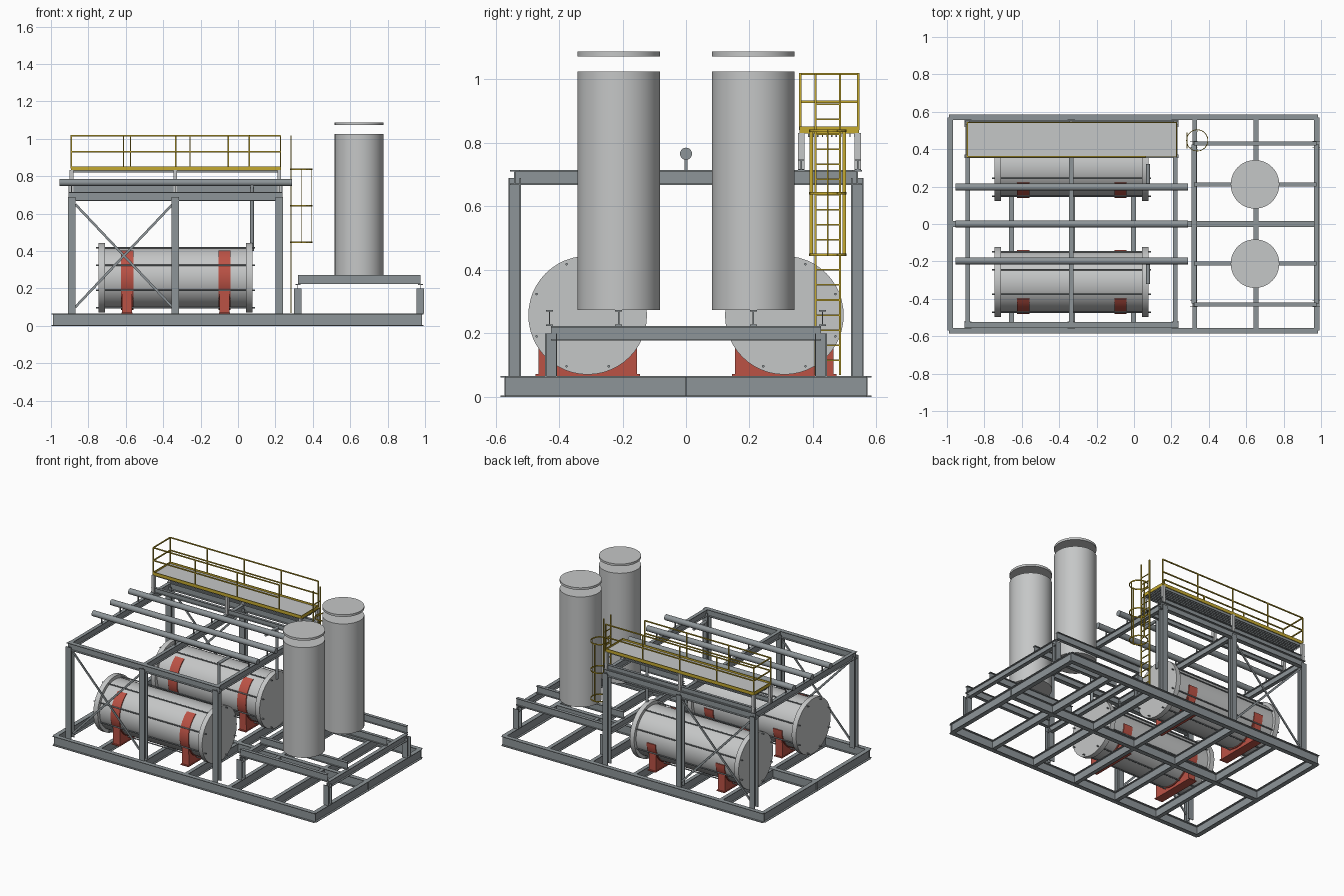
import bpy, bmesh, math
from mathutils import Vector

if "Cube" in bpy.data.objects:
    bpy.data.objects.remove(bpy.data.objects["Cube"])


def material(name, rgb):
    m = bpy.data.materials.new(name)
    m.diffuse_color = (*rgb, 1)
    m.use_nodes = True
    m.node_tree.nodes["Principled BSDF"].inputs["Base Color"].default_value = m.diffuse_color
    return m


STEEL = material("steel grey", (0.27, 0.30, 0.315))
LIGHT = material("light grey", (0.56, 0.57, 0.57))
RED = material("saddle red", (0.50, 0.085, 0.06))
YELLOW = material("safety yellow", (0.56, 0.40, 0.03))


# Cross-section profiles
def rect(w, h):
    return [(-w/2, -h/2), (w/2, -h/2), (w/2, h/2), (-w/2, h/2)]


def circle(r, n=32):
    return [(r*math.cos(2*math.pi*i/n), r*math.sin(2*math.pi*i/n)) for i in range(n)]


def ibeam(w, h, t=0.004):
    a, b, c, k = w/2, h/2, t/2, h/2 - t
    right = [(a, -b), (a, -k), (c, -k), (c, k), (a, k), (a, b)]
    return right + [(-x, y) for x, y in reversed(right)]


# Extrude a profile along every (start, end) segment and join into one object
def sweep(name, profile, segments, mat, up=(0, 0, 1)):
    bm = bmesh.new()
    for a, b in segments:
        a, b = Vector(a), Vector(b)
        d = (b - a).normalized()
        u = Vector(up)
        if abs(d.dot(u)) > 0.99:
            u = Vector((0, 1, 0))
        side = u.cross(d).normalized()
        u = d.cross(side)
        rings = [[bm.verts.new(p + side*x + u*y) for x, y in profile] for p in (a, b)]
        n = len(profile)
        bm.faces.new(rings[0])
        bm.faces.new(rings[1])
        for i in range(n):
            j = (i + 1) % n
            bm.faces.new((rings[0][i], rings[0][j], rings[1][j], rings[1][i]))
    bmesh.ops.recalc_face_normals(bm, faces=bm.faces)
    me = bpy.data.meshes.new(name)
    bm.to_mesh(me)
    bm.free()
    me.materials.append(mat)
    me.polygons.foreach_set("use_smooth", [True]*len(me.polygons))
    me.set_sharp_from_angle(angle=math.radians(32))
    ob = bpy.data.objects.new(name, me)
    bpy.context.collection.objects.link(ob)
    return ob


def along_x(x0, x1, y, z):
    return ((x0, y, z), (x1, y, z))


def along_y(x, y0, y1, z):
    return ((x, y0, z), (x, y1, z))


def upright(x, y, z0, z1):
    return ((x, y, z0), (x, y, z1))


# Skid base grid
sweep("base_long_beams", ibeam(0.03, 0.065),
      [along_x(-0.99, 0.985, y, 0.0325) for y in (-0.57, 0, 0.57)], STEEL)
sweep("base_end_beams", ibeam(0.03, 0.065),
      [along_y(x, -0.57, 0.57, 0.0325) for x in (-0.982, 0.977)], STEEL)
sweep("base_cross_beams", ibeam(0.026, 0.061),
      [along_y(-0.982 + 0.3267*i, -0.568, 0.568, 0.0325) for i in range(1, 6)], STEEL)

# Portal frame over the tanks
FX, FY = (-0.89, -0.335, 0.22), (-0.54, 0.54)
sweep("frame_posts", ibeam(0.04, 0.04),
      [upright(x, y, 0.065, 0.69) for x in FX for y in FY], STEEL)
sweep("frame_long_beams", ibeam(0.03, 0.047),
      [along_x(-0.905, 0.238, y, 0.691) for y in FY], STEEL)
sweep("frame_cross_beams", ibeam(0.024, 0.046),
      [along_y(x, -0.54, 0.54, 0.691) for x in FX], STEEL)
braces = []
for y in FY:
    braces += [((-0.87, y, 0.1), (-0.35, y, 0.65)), ((-0.87, y + 0.006, 0.65), (-0.35, y + 0.006, 0.1))]
sweep("cross_braces", rect(0.006, 0.013), braces, STEEL)

# Header pipes and their thin hangers
sweep("header_pipes", circle(0.019, 24),
      [along_x(-0.955, 0.29, y, 0.766) for y in (-0.197, 0, 0.197)], STEEL)
sweep("pipe_supports", rect(0.004, 0.01),
      [upright(x, y, 0.712, 0.752) for x in FX for y in (-0.197, 0, 0.197)], STEEL)

# Horizontal tanks with end flanges, tie rods and saddles
CZ, R = 0.257, 0.165
for tag, cy, s in (("front", -0.31, -1), ("rear", 0.31, 1)):
    sweep(tag + "_tank_shell", circle(R, 48), [along_x(-0.72, 0.05, cy, CZ)], LIGHT)
    sweep(tag + "_tank_flanges", circle(0.187, 48),
          [along_x(-0.745, -0.712, cy, CZ), along_x(0.044, 0.077, cy, CZ)], LIGHT)
    rods = []
    for i in range(8):
        a = math.radians(22.5 + 45*i)
        rods.append(along_x(-0.76, 0.092, cy + 0.174*math.cos(a), CZ + 0.174*math.sin(a)))
    sweep(tag + "_tie_rods", circle(0.004, 8), rods, STEEL)
    # Saddle web follows the underside of the shell
    arc = [math.radians(200 + 140*i/16) for i in range(17)]
    web = [(-0.155, -0.187)] + [(0.166*math.cos(a), 0.166*math.sin(a)) for a in arc] + [(0.155, -0.187)]
    # Wear strap climbs higher on its front side
    bend = [math.radians(122 + 238*i/32) for i in range(33)]
    strap = [(0.171*math.cos(a), 0.171*math.sin(a)) for a in bend]
    strap += [(0.163*math.cos(a), 0.163*math.sin(a)) for a in reversed(bend)]
    spots = (-0.593, -0.072)
    sweep(tag + "_saddle_webs", web, [along_x(x - 0.026, x + 0.026, cy, CZ) for x in spots], RED)
    sweep(tag + "_saddle_straps", strap, [along_x(x - 0.033, x + 0.033, cy, CZ) for x in spots], RED)
    sweep(tag + "_saddle_feet", rect(0.33, 0.006), [along_x(x - 0.03, x + 0.03, cy, 0.068) for x in spots], RED)
    # Riser from the tank up to the header
    sweep(tag + "_riser_pipe", circle(0.01, 16),
          [upright(0.075, s*0.312, 0.40, 0.745), along_y(0.075, s*0.322, s*0.19, 0.745)], STEEL)

# Stack stand
SX = (0.32, 0.975)
sweep("stand_legs", ibeam(0.04, 0.038),
      [upright(x, y, 0.065, 0.2) for x in SX for y in (-0.425, 0.425)], STEEL)
sweep("stand_cross_beams", ibeam(0.026, 0.045),
      [along_y(x, -0.425, 0.425, 0.2005) for x in SX], STEEL)
sweep("stand_long_beams", ibeam(0.022, 0.05),
      [along_x(0.32, 0.977, y, 0.248) for y in (-0.43, -0.212, 0.212, 0.43)], STEEL)

# Tall vertical stacks with raised caps
ST = [(0.647, y) for y in (-0.212, 0.212)]
sweep("stacks", circle(0.13, 48), [upright(x, y, 0.273, 1.025) for x, y in ST], LIGHT)
sweep("stack_caps", circle(0.13, 48), [upright(x, y, 1.073, 1.088) for x, y in ST], LIGHT)

# Walkway with grating, supports and toe boards
PX0, PX1, PY0, PY1 = -0.892, 0.227, 0.36, 0.543
sweep("walkway_supports", rect(0.02, 0.02),
      [upright(x, y, 0.712, 0.832) for x in FX for y in (0.363, 0.541)], LIGHT)
sweep("walkway_bearers", ibeam(0.018, 0.034),
      [along_x(-0.905, 0.238, y, 0.731) for y in (0.363, 0.541)], STEEL)
sweep("walkway_deck", rect(PY1 - PY0, 0.004), [along_x(PX0, PX1, (PY0 + PY1)/2, 0.838)], LIGHT)
sweep("grating_bars", rect(0.004, 0.018),
      [along_x(PX0, PX1, PY0 + 0.012 + 0.0145*i, 0.828) for i in range(12)], STEEL)
sweep("toe_boards", rect(0.004, 0.022),
      [along_x(PX0, PX1, y, 0.841) for y in (PY0, PY1)] +
      [along_y(x, PY0, PY1, 0.841) for x in (PX0, PX1)], YELLOW)

# Handrails: full length at the rear, stopping short at the front
rails = []
for z in (0.93, 1.017):
    rails += [along_x(PX0, PX1, PY1, z), along_x(PX0, 0.06, PY0, z), along_y(PX0, PY0, PY1, z)]
rails += [upright(PX0 + (PX1 - PX0)*i/4, PY1, 0.84, 1.017) for i in range(5)]
rails += [upright(PX0 + 0.3175*i, PY0, 0.84, 1.017) for i in range(4)]
sweep("handrails", rect(0.007, 0.007), rails, YELLOW)

# Ladder
LX = 0.283
sweep("ladder_stringers", rect(0.007, 0.007),
      [upright(LX, y, 0.068, 1.017) for y in (0.408, 0.485)], YELLOW)
sweep("ladder_rungs", rect(0.005, 0.005),
      [along_y(LX, 0.408, 0.485, 0.115 + 0.0475*i) for i in range(18)], YELLOW)

# Safety cage: hoops and flat vertical strips
CX, CY, CR, N = 0.338, 0.447, 0.057, 24
ring = [(CX + CR*math.cos(2*math.pi*i/N), CY + CR*math.sin(2*math.pi*i/N)) for i in range(N)]
sweep("cage_hoops", rect(0.004, 0.008),
      [((*ring[i], z), (*ring[(i + 1) % N], z)) for z in (0.447, 0.642, 0.838) for i in range(N)], YELLOW)
sweep("cage_strips", rect(0.012, 0.003),
      [upright(CX, CY + s*0.052, 0.445, 0.84) for s in (-1, 1)], YELLOW, up=(1, 0, 0)).name = "cage_strips"
sweep("cage_outer_strip", rect(0.003, 0.005), [upright(CX + CR, CY, 0.445, 0.84)], YELLOW)
